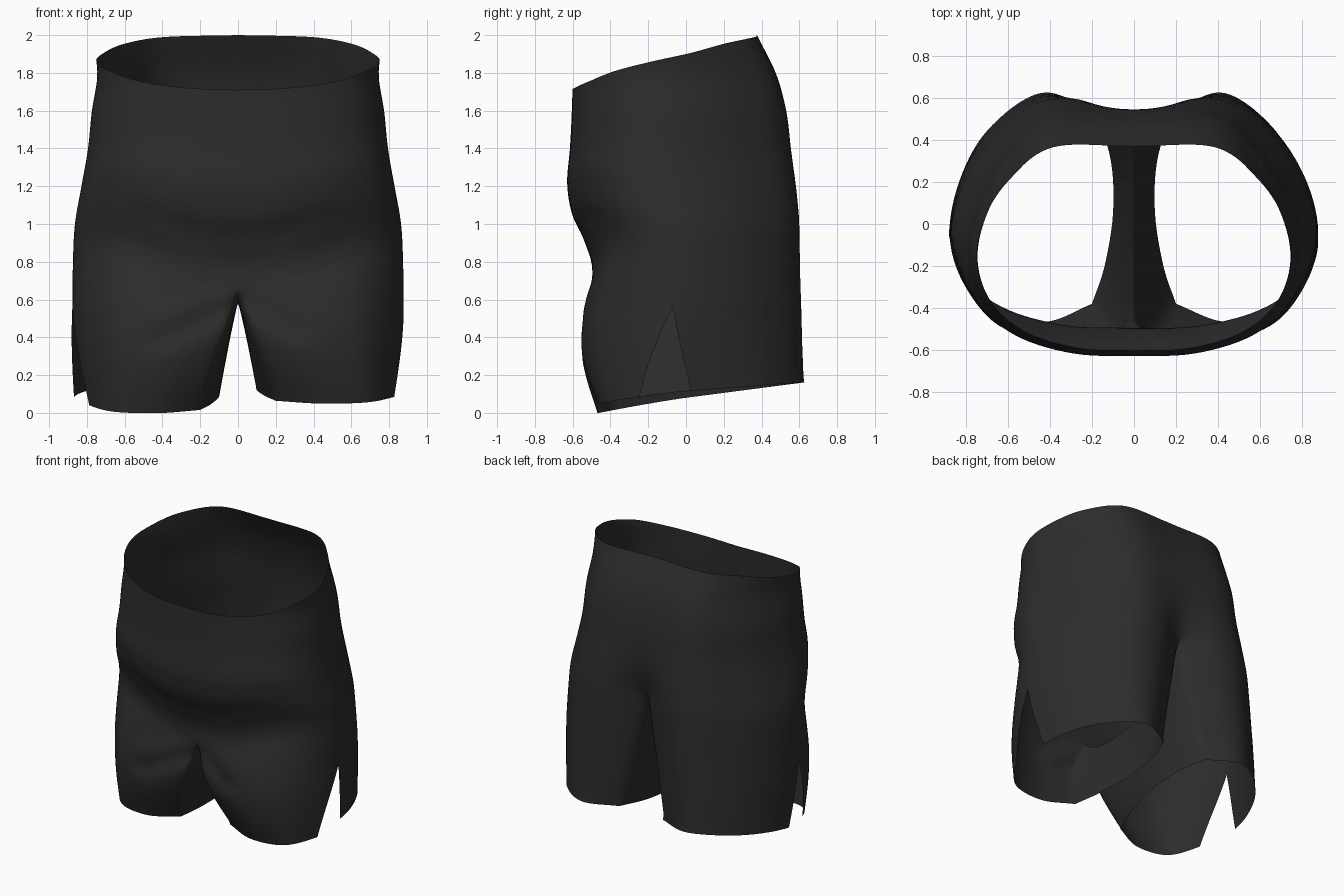
import bpy, bmesh, math
from mathutils import Vector

cube = bpy.data.objects.get("Cube")
if cube:
    bpy.data.objects.remove(cube)


def spline(pts, u):
    """Smooth curve through evenly spaced control points, u from 0 to 1."""
    n = len(pts) - 1
    f = min(max(u, 0), 1) * n
    i = min(int(f), n - 1)
    t = f - i
    b, c = Vector(pts[i]), Vector(pts[i + 1])
    a = Vector(pts[i - 1]) if i else 2 * b - c
    d = Vector(pts[i + 2]) if i + 2 <= n else 2 * c - b
    return b + 0.5 * t * (c - a + t * (2 * a - 5 * b + 4 * c - d + t * (3 * (b - c) + d - a)))


# Half width, front and back depth, at even heights from 0.6 to 2.0
BODY = [(.875, -.51, .605), (.875, -.50, .605), (.865, -.59, .60), (.83, -.63, .58),
        (.795, -.615, .55), (.775, -.605, .525), (.745, -.60, .47), (.775, -.60, .37)]
# Half outline of the body from front centre to back centre, unit sized
OUTLINE = [(0, -1), (.35, -.98), (.69, -.84), (.91, -.58), (1, -.2),
           (.94, .22), (.78, .62), (.5, .98), (0, 1)]
# Heights of the waist rim and of the split into legs, front centre to back centre
HEIGHTS = [(1.71, .66), (1.72, .72), (1.755, .82), (1.81, .85), (1.86, .85),
           (1.905, .86), (1.955, .92), (1.99, 1.0), (2.0, 1.08)]
# Leg opening: outer part from front to back, inner part from back to front
HEM_OUT = [(.2, -.38), (.42, -.465), (.66, -.435), (.79, -.28), (.845, -.09),
           (.815, .19), (.68, .45), (.43, .625), (.18, .53)]
HEM_IN = [(.18, .53), (.11, .3), (.1, .05), (.14, -.2), (.2, -.38)]
# Cloth creases across the front: start x, z, end x, z, depth
CREASES = [(-.06, .56, -.42, .38, .035), (.06, .6, .3, .44, .03), (-.1, .68, -.4, .6, .012),
           (-.5, 1.05, -.25, .98, .015), (.5, 1.05, .25, .98, .015), (-.25, .95, .25, .95, .015)]
SLIT_TOP = .38


def body_point(s, z):
    u, v = spline(OUTLINE, s)
    w, _, back = spline(BODY, (z - .6) / 1.4)
    x = u * w
    # The fold under the belly sags toward the middle
    sag = .35 * min(abs(x), .6) ** 2 * min(max((1.5 - z) / .3, 0), 1)
    front = spline(BODY, (z - sag - .6) / 1.4)[1]
    y = (front + back) / 2 + v * (back - front) / 2
    if v > 0:
        y -= .11 * math.exp(-(x / .15) ** 2) * min(max((1.5 - z) / .42, 0), 1) ** 2
    return Vector((x, y, z))


def torso_point(s, t):
    rim, split = spline(HEIGHTS, s)
    return body_point(s, rim + t * (split - rim))


CROTCH = [torso_point(1, 1), (0, .36, .84), (0, .15, .66), (0, -.15, .59), (0, -.4, .60),
          torso_point(0, 1)]


def leg_point(part, u, t, side):
    gap = max(0, (t - SLIT_TOP) / (1 - SLIT_TOP))
    if part == "inner":
        top, hem = spline(CROTCH, u), spline(HEM_IN, u)
    else:
        # The slit opens by sliding both panels away from its line
        s = u * (.5 - .1 * gap) if part == "front" else 1 - (1 - u) * (.5 - .055 * gap)
        top, hem = torso_point(s, 1), spline(HEM_OUT, s)
    dip = max(0, -hem.y / .46) ** 1.5
    hem_z = .08 + .13 * hem.y - .02 * dip if side < 0 else .115 + .075 * hem.y - .03 * dip
    p = top.lerp(Vector((hem.x, hem.y, hem_z)), t)
    bulge = math.sin(math.pi * t)
    p.y -= .09 * bulge * max(0, -p.y / .5) ** 2
    p.x += .015 * bulge * max(0, p.x / .85) ** 2
    # One slit gapes outward, the other lies flat
    if part == "back":
        p.x += (.025 if side < 0 else -.02) * gap * (1 - u)
    elif part == "front":
        p.x += (-.02 if side < 0 else .02) * gap * u
    return p


def crease(p):
    """Press shallow cloth creases into the front."""
    for x0, z0, x1, z1, depth in CREASES:
        a, d = Vector((x0, z0)), Vector((x1 - x0, z1 - z0))
        q = Vector((p.x, p.z)) - a
        k = min(max(q.dot(d) / d.length_squared, 0), 1)
        near = math.exp(-((q - d * k).length / .05) ** 2)
        p.y += depth * near * min(max((-p.y - .3) / .15, 0), 1)
    return p


def add_grid(bm, rows):
    grid = [[bm.verts.new(p) for p in row] for row in rows]
    for a, b in zip(grid, grid[1:]):
        for i in range(len(a) - 1):
            bm.faces.new((a[i], a[i + 1], b[i + 1], b[i]))


bm = bmesh.new()
HALF, ROWS, INNER = 28, 36, 24
for side in (1, -1):
    def place(p):
        return crease(Vector((p.x * side, p.y, p.z)))

    # Hips, from waist rim to the split
    add_grid(bm, [[place(torso_point(i / (2 * HALF), r / ROWS)) for i in range(2 * HALF + 1)]
                  for r in range(ROWS + 1)])
    # Leg, wrapped from one edge of the slit to the other
    columns = ([("back", i / HALF) for i in range(HALF)] + [("inner", i / INNER) for i in range(INNER)]
               + [("front", i / HALF) for i in range(HALF + 1)])
    levels = [SLIT_TOP * i / 12 for i in range(12)] + \
             [SLIT_TOP + (1 - SLIT_TOP) * i / 20 for i in range(21)]
    add_grid(bm, [[place(leg_point(part, u, t, side)) for part, u in columns] for t in levels])

bmesh.ops.remove_doubles(bm, verts=bm.verts, dist=.0005)
bmesh.ops.recalc_face_normals(bm, faces=bm.faces)
# Relax the joins while keeping rims and slits in place
inside = [v for v in bm.verts if not v.is_boundary]
for _ in range(4):
    bmesh.ops.smooth_vert(bm, verts=inside, factor=.5, use_axis_x=True, use_axis_y=True, use_axis_z=True)

mesh = bpy.data.meshes.new("shorts")
bm.to_mesh(mesh)
bm.free()
shorts = bpy.data.objects.new("shorts", mesh)
bpy.context.collection.objects.link(shorts)

# Dark cloth
cloth = bpy.data.materials.new("charcoal cloth")
cloth.use_nodes = True
colour = (.025, .025, .025, 1)
cloth.diffuse_color = colour
cloth.node_tree.nodes["Principled BSDF"].inputs["Base Color"].default_value = colour
mesh.materials.append(cloth)

bpy.context.view_layer.objects.active = shorts
shorts.select_set(True)
bpy.ops.object.shade_smooth_by_angle(angle=math.radians(60))
